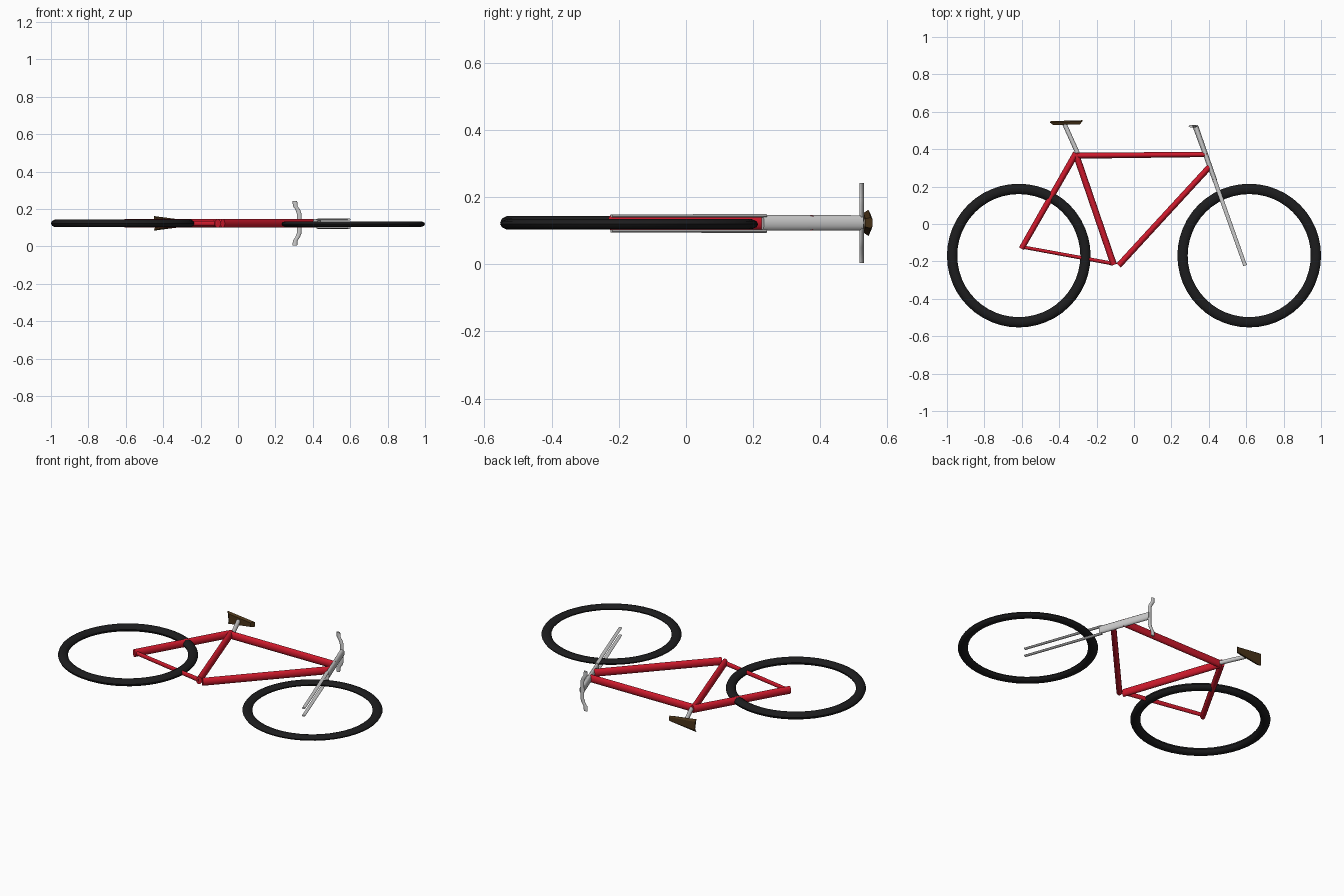
import bpy, bmesh, math
from mathutils import Vector, Matrix

if "Cube" in bpy.data.objects:
    bpy.data.objects.remove(bpy.data.objects["Cube"])

ZC = 0.123  # mid plane of the bicycle lying on its side


def material(name, color):
    m = bpy.data.materials.new(name)
    m.diffuse_color = (*color, 1)
    m.use_nodes = True
    m.node_tree.nodes["Principled BSDF"].inputs["Base Color"].default_value = m.diffuse_color
    return m


RED = material("red_paint", (0.62, 0.01, 0.025))
BLACK = material("rubber", (0.012, 0.012, 0.013))
BROWN = material("leather", (0.07, 0.035, 0.01))


def finish(name, bm, mat=None, smooth=True):
    bmesh.ops.recalc_face_normals(bm, faces=bm.faces)
    me = bpy.data.meshes.new(name)
    bm.to_mesh(me)
    bm.free()
    ob = bpy.data.objects.new(name, me)
    bpy.context.collection.objects.link(ob)
    if mat:
        me.materials.append(mat)
    if smooth:
        bpy.ops.object.select_all(action='DESELECT')
        ob.select_set(True)
        bpy.context.view_layer.objects.active = ob
        bpy.ops.object.shade_smooth_by_angle(angle=math.radians(40))
    return ob


def loft(name, rings, mat=None, smooth=True):
    bm = bmesh.new()
    loops = [[bm.verts.new(p) for p in r] for r in rings]
    n = len(loops[0])
    for a, b in zip(loops, loops[1:]):
        for i in range(n):
            j = (i + 1) % n
            bm.faces.new((a[i], a[j], b[j], b[i]))
    bm.faces.new(loops[0])
    bm.faces.new(loops[-1])
    return finish(name, bm, mat, smooth)


def tube(name, p, q, w0, w1, h0, h1, mat=None, z=ZC, sides=14):
    """Oval tube in the mid plane: w = half width in plane, h = half depth in z."""
    a, b = Vector((*p, z)), Vector((*q, z))
    side = (b - a).normalized().cross(Vector((0, 0, 1)))
    rings = []
    for c, w, h in ((a, w0, h0), (b, w1, h1)):
        rings.append([c + side * w * math.cos(t) + Vector((0, 0, h * math.sin(t)))
                      for t in (math.tau * i / sides for i in range(sides))])
    return loft(name, rings, mat)


def tire(name, x, z, depth):
    bm = bmesh.new()
    major, minor, n, k = 0.3565, 0.0275, 48, 10
    grid = []
    for i in range(n):
        a = math.tau * i / n
        row = []
        for j in range(k):
            t = math.tau * j / k
            r = major + minor * math.cos(t)
            row.append(bm.verts.new((x + r * math.cos(a), -0.169 + r * math.sin(a),
                                     z + depth * math.sin(t))))
        grid.append(row)
    for i in range(n):
        for j in range(k):
            bm.faces.new((grid[i][j], grid[(i + 1) % n][j],
                          grid[(i + 1) % n][(j + 1) % k], grid[i][(j + 1) % k]))
    finish(name, bm, BLACK)


# Wheels
tire("rear_tire", -0.616, ZC, 0.021)
tire("front_tire", 0.616, 0.119, 0.0155)

# Frame tubes
tube("seat_tube", (-0.312, 0.378), (-0.108, -0.218), .017, .017, .023, .023, RED)
tube("top_tube", (-0.315, 0.365), (0.388, 0.372), .016, .014, .023, .023, RED)
tube("down_tube", (0.405, 0.307), (-0.082, -0.222), .016, .016, .023, .023, RED)
tube("seat_stay", (-0.310, 0.378), (-0.602, -0.132), .017, .015, .023, .023, RED)
tube("chain_stay", (-0.110, -0.212), (-0.602, -0.122), .010, .009, .014, .012, RED)

# Seat post
tube("seat_post", (-0.300, 0.375), (-0.374, 0.540), .012, .012, .012, .012)

# Steerer and fork legs
tube("steerer", (0.328, 0.524), (0.434, 0.228), .015, .012, .023, .024)
for name, s in (("upper", 1), ("lower", -1)):
    tube("fork_leg_" + name, (0.430, 0.238), (0.594, -0.222), .011, .010, .0055, .005,
         z=0.121 + s * 0.0225, sides=10)

# Handlebar: flat bar swept back at both ends
half = [(0.327, 0.0), (0.327, 0.052), (0.319, 0.074), (0.306, 0.092), (0.304, 0.119)]
path = [(x, -d) for x, d in half[:0:-1]] + half
loft("handlebar", [[(x + 0.0125 * math.cos(t), 0.523 + 0.0065 * math.sin(t), ZC + d)
                    for t in (math.tau * i / 10 for i in range(10))] for x, d in path])

# Saddle: six-sided section, wide at the back and narrow at the nose
def seat_ring(xs, top, mid, low, ws):
    (xt, xm, xl), (wt, wm, wl) = xs, ws
    return [(xt, top, ZC + wt), (xm, mid, ZC + wm), (xl, low, ZC + wl),
            (xl, low, ZC - wl), (xm, mid, ZC - wm), (xt, top, ZC - wt)]


loft("seat", [seat_ring((-0.445, -0.450, -0.432), .550, .543, .529, (.024, .039, .030)),
              seat_ring((-0.274, -0.275, -0.290), .555, .549, .533, (.010, .016, .012))],
     BROWN, smooth=False)
